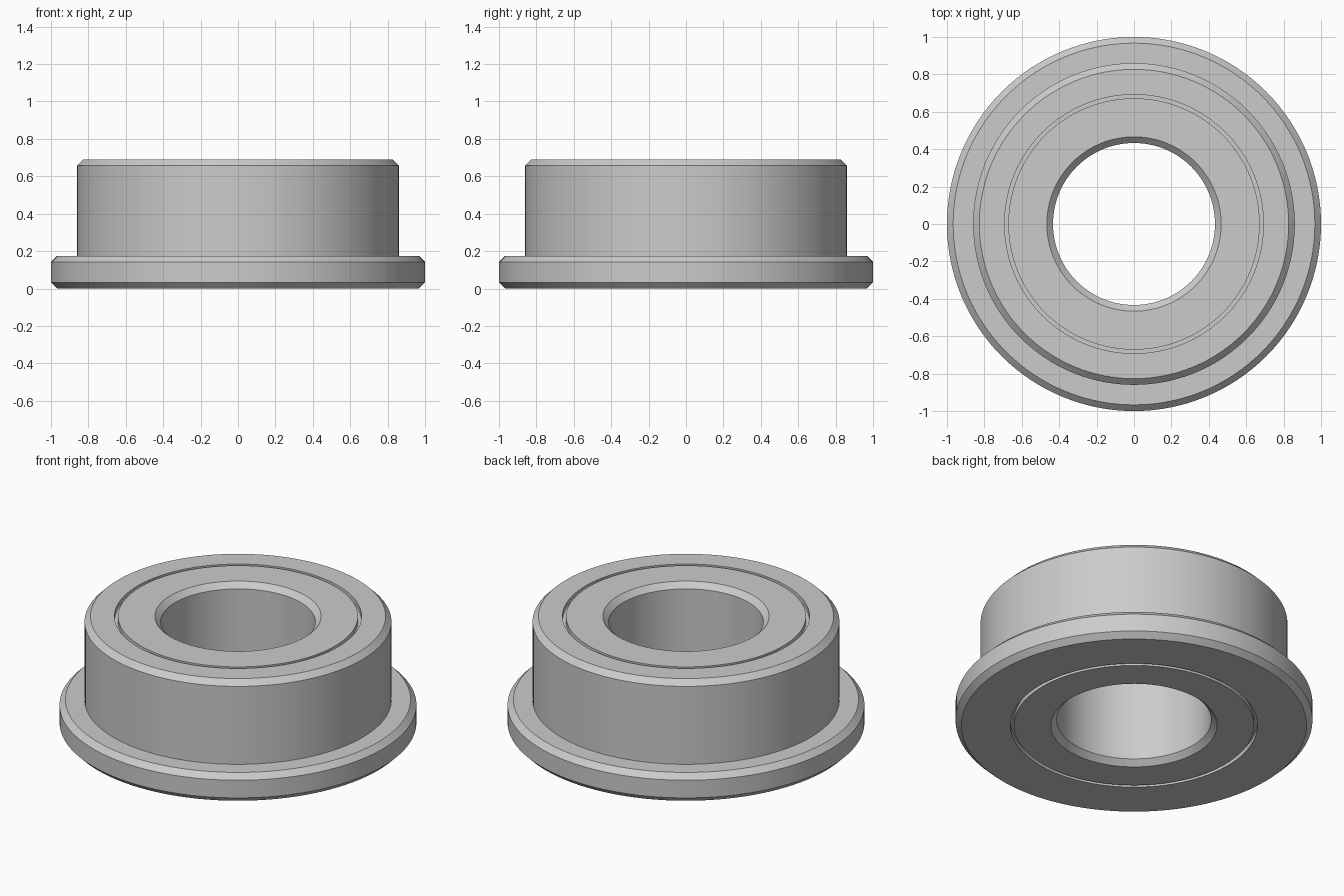
import bpy, bmesh, math

cube = bpy.data.objects.get("Cube")
if cube:
    bpy.data.objects.remove(cube, do_unlink=True)

# Single steel colour
steel = bpy.data.materials.new("steel_grey")
steel.use_nodes = True
colour = (0.6, 0.6, 0.6, 1)
steel.diffuse_color = colour
steel.node_tree.nodes["Principled BSDF"].inputs["Base Color"].default_value = colour

SEGMENTS = 128
HEIGHT = 0.69
CHAMFER = 0.033
BORE, OUTER, FLANGE = 0.433, 0.86, 1.0
FLANGE_TOP = 0.175
GROOVE_IN, GROOVE_OUT, GROOVE_DEPTH = 0.672, 0.692, 0.03


def revolve(name, profile):
    """Turn a closed (radius, z) profile around the z axis."""
    bm = bmesh.new()
    rings = []
    for i in range(SEGMENTS):
        a = 2 * math.pi * i / SEGMENTS
        rings.append([bm.verts.new((r * math.cos(a), r * math.sin(a), z)) for r, z in profile])
    n = len(profile)
    for i, ring in enumerate(rings):
        after = rings[(i + 1) % SEGMENTS]
        for j in range(n):
            k = (j + 1) % n
            bm.faces.new((ring[j], after[j], after[k], ring[k]))
    bmesh.ops.recalc_face_normals(bm, faces=bm.faces)
    mesh = bpy.data.meshes.new(name)
    bm.to_mesh(mesh)
    bm.free()
    mesh.materials.append(steel)
    obj = bpy.data.objects.new(name, mesh)
    bpy.context.collection.objects.link(obj)
    bpy.ops.object.select_all(action="DESELECT")
    obj.select_set(True)
    bpy.context.view_layer.objects.active = obj
    bpy.ops.object.shade_smooth_by_angle(angle=math.radians(30))
    return obj


c = CHAMFER

# Flanged outer ring
revolve("outer_ring", [
    (GROOVE_OUT, 0), (FLANGE - c, 0), (FLANGE, c),
    (FLANGE, FLANGE_TOP - c), (FLANGE - c, FLANGE_TOP),
    (OUTER, FLANGE_TOP), (OUTER, HEIGHT - c), (OUTER - c, HEIGHT),
    (GROOVE_OUT, HEIGHT),
])

# Inner ring with chamfered bore
revolve("inner_ring", [
    (BORE + c, 0), (GROOVE_IN, 0), (GROOVE_IN, HEIGHT),
    (BORE + c, HEIGHT), (BORE, HEIGHT - c), (BORE, c),
])

# Recessed web joining the rings, leaving a shallow groove on both faces
revolve("groove_web", [
    (GROOVE_IN, GROOVE_DEPTH), (GROOVE_OUT, GROOVE_DEPTH),
    (GROOVE_OUT, HEIGHT - GROOVE_DEPTH), (GROOVE_IN, HEIGHT - GROOVE_DEPTH),
])
